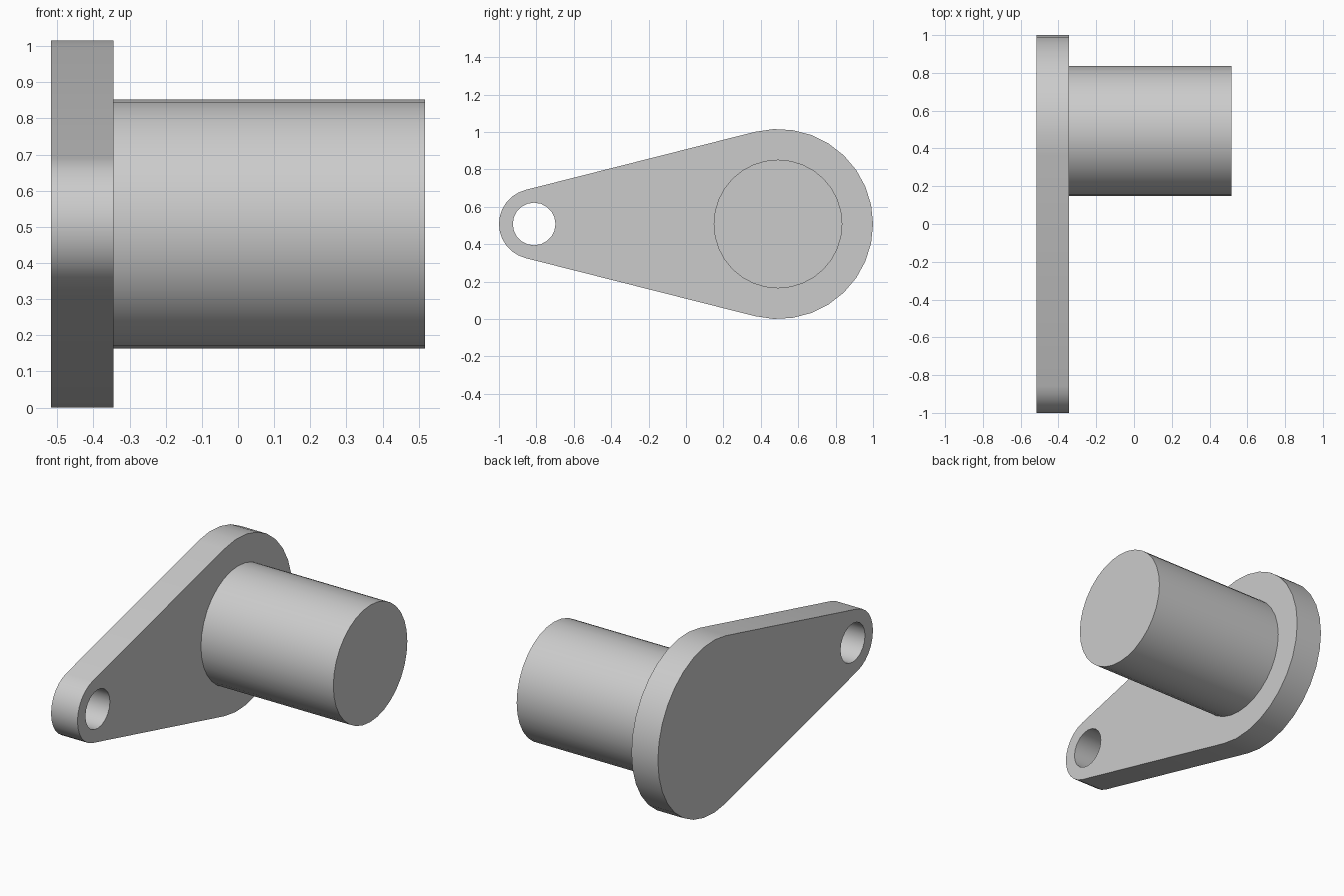
import bpy, bmesh, math

cube = bpy.data.objects.get("Cube")
if cube:
    bpy.data.objects.remove(cube, do_unlink=True)

grey = bpy.data.materials.new("plain grey")
grey.use_nodes = True
colour = (0.6, 0.6, 0.6, 1)
grey.diffuse_color = colour
grey.node_tree.nodes["Principled BSDF"].inputs["Base Color"].default_value = colour

MID_Z = 0.508
BIG_Y, BIG_R = 0.492, 0.508
SMALL_Y, SMALL_R = -0.812, 0.188
HOLE_R, SHAFT_R = 0.114, 0.344
X_BACK, X_FACE, X_END = -0.517, -0.345, 0.517


def arc(y, radius, start, end, steps):
    """Points in the y-z plane, both ends included."""
    angles = [start + (end - start) * i / steps for i in range(steps + 1)]
    return [(y + radius * math.cos(a), MID_Z + radius * math.sin(a)) for a in angles]


def circle(y, radius, steps):
    return arc(y, radius, 0, math.tau, steps)[:-1]


def extrude_loops(name, loops, x0, x1):
    """Fill closed loops (inner ones become holes) and extrude along x."""
    bm = bmesh.new()
    for loop in loops:
        verts = [bm.verts.new((x0, y, z)) for y, z in loop]
        for a, b in zip(verts, verts[1:] + verts[:1]):
            bm.edges.new((a, b))
    bmesh.ops.triangle_fill(bm, edges=bm.edges[:], use_beauty=True)
    moved = bmesh.ops.extrude_face_region(bm, geom=bm.faces[:], use_keep_orig=True)
    bmesh.ops.translate(bm, vec=(x1 - x0, 0, 0),
                        verts=[g for g in moved["geom"] if isinstance(g, bmesh.types.BMVert)])
    bmesh.ops.recalc_face_normals(bm, faces=bm.faces[:])
    mesh = bpy.data.meshes.new(name)
    bm.to_mesh(mesh)
    bm.free()
    mesh.materials.append(grey)
    obj = bpy.data.objects.new(name, mesh)
    bpy.context.collection.objects.link(obj)
    bpy.ops.object.select_all(action="DESELECT")
    obj.select_set(True)
    bpy.context.view_layer.objects.active = obj
    bpy.ops.object.shade_smooth_by_angle(angle=math.radians(30))
    return obj


# Tapered plate: two arcs joined by their tangent lines, with a pin hole
tangent = math.acos((SMALL_R - BIG_R) / (BIG_Y - SMALL_Y))
outline = (arc(BIG_Y, BIG_R, -tangent, tangent, 18)
           + arc(SMALL_Y, SMALL_R, tangent, math.tau - tangent, 12))
extrude_loops("lever_plate", [outline, circle(SMALL_Y, HOLE_R, 20)], X_BACK, X_FACE)

# Solid round shaft
extrude_loops("shaft", [circle(BIG_Y, SHAFT_R, 32)], X_FACE, X_END)
